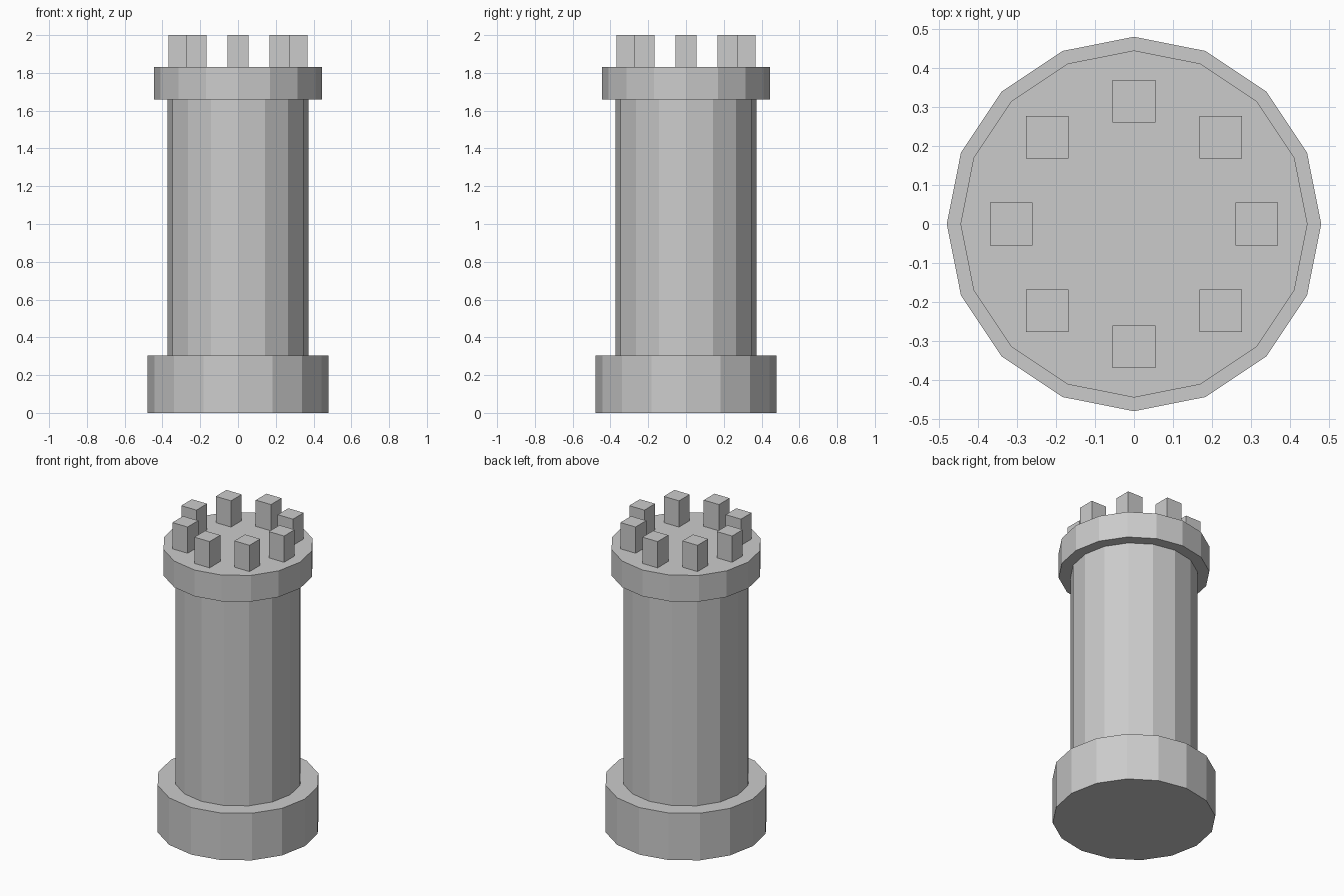
import bpy
from math import cos, sin, tau

if "Cube" in bpy.data.objects:
    bpy.data.objects.remove(bpy.data.objects["Cube"])

SIDES = 16


def drum(name, radius, z0, z1):
    bpy.ops.mesh.primitive_cylinder_add(
        vertices=SIDES, radius=radius, depth=z1 - z0, location=(0, 0, (z0 + z1) / 2))
    bpy.context.object.name = name


def block(name, x, y, width, z0, z1):
    bpy.ops.mesh.primitive_cube_add(size=1, location=(x, y, (z0 + z1) / 2))
    ob = bpy.context.object
    ob.name = name
    ob.scale = (width, width, z1 - z0)
    bpy.ops.object.transform_apply(location=False, rotation=False, scale=True)


# Tower body: wide foot, slim shaft, overhanging platform
drum("tower_base", 0.479, 0.0, 0.305)
drum("tower_shaft", 0.374, 0.305, 1.66)
drum("tower_platform", 0.444, 1.66, 1.83)

# Ring of eight axis-aligned battlement blocks
for i in range(8):
    a = tau * i / 8
    block(f"battlement_{i + 1}", 0.314 * cos(a), 0.314 * sin(a), 0.109, 1.83, 2.0)
